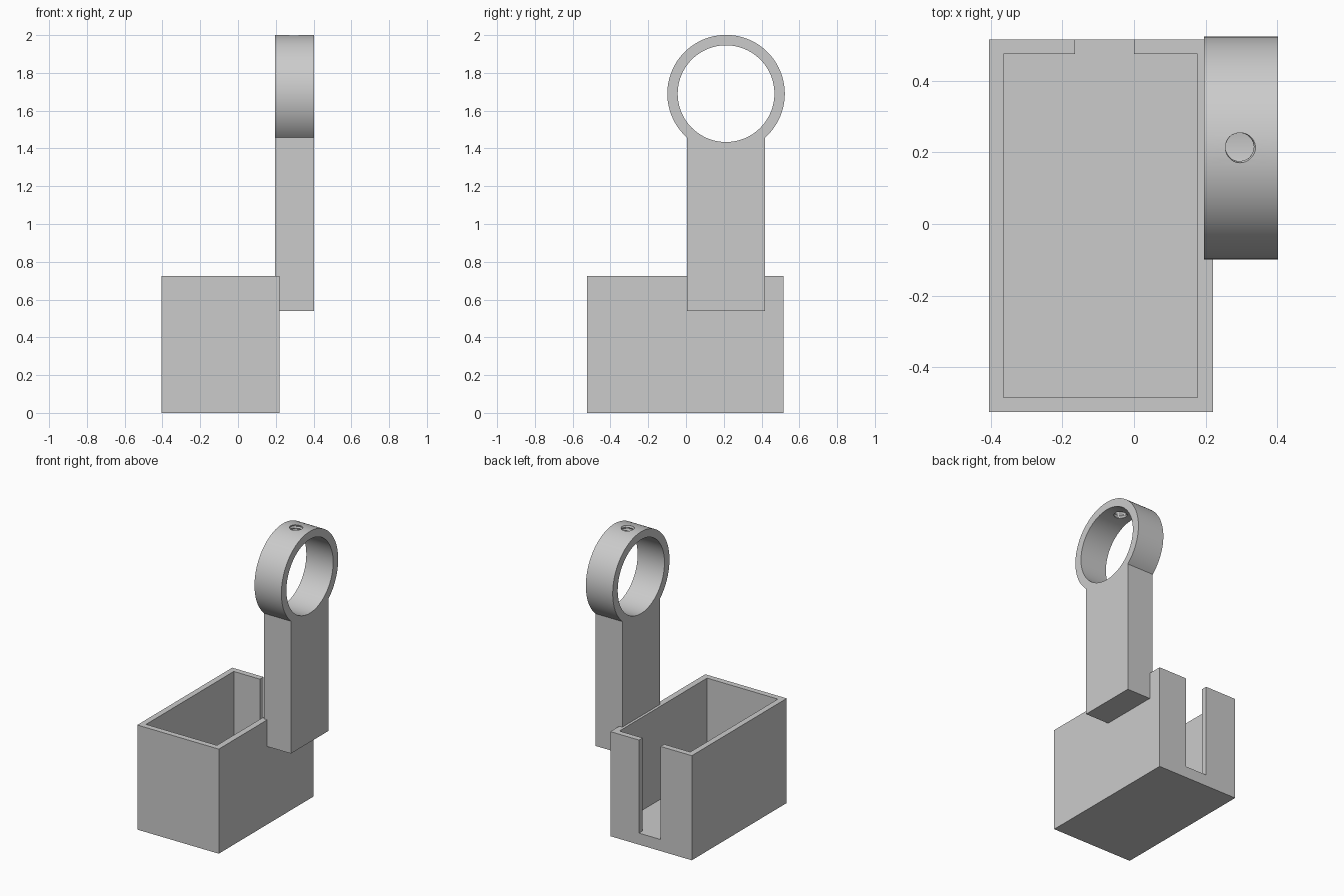
import bpy, bmesh
from math import asin, cos, sin, pi, radians

cube = bpy.data.objects.get("Cube")
if cube:
    bpy.data.objects.remove(cube, do_unlink=True)

# Single plain grey plastic
GREY = (0.6, 0.6, 0.6, 1)
grey = bpy.data.materials.new("grey_plastic")
grey.use_nodes = True
grey.diffuse_color = GREY
grey.node_tree.nodes["Principled BSDF"].inputs["Base Color"].default_value = GREY


def finish(name, bm):
    bmesh.ops.recalc_face_normals(bm, faces=bm.faces)
    mesh = bpy.data.meshes.new(name)
    bm.to_mesh(mesh)
    bm.free()
    mesh.materials.append(grey)
    obj = bpy.data.objects.new(name, mesh)
    bpy.context.collection.objects.link(obj)
    return obj


def box(name, x0, x1, y0, y1, z0, z1):
    bm = bmesh.new()
    bmesh.ops.create_cube(bm, size=1)
    for v in bm.verts:
        v.co = (x1 if v.co.x > 0 else x0, y1 if v.co.y > 0 else y0,
                z1 if v.co.z > 0 else z0)
    return finish(name, bm)


def side_prism(name, outline, x0, x1):
    """Extrude a (y, z) outline along x."""
    bm = bmesh.new()
    face = bm.faces.new([bm.verts.new((x0, y, z)) for y, z in outline])
    ext = bmesh.ops.extrude_face_region(bm, geom=[face])["geom"]
    for v in ext:
        if isinstance(v, bmesh.types.BMVert):
            v.co.x = x1
    return finish(name, bm)


def arc(y, z, r, a0, a1, n):
    return [(y + r * cos(a0 + (a1 - a0) * i / n), z + r * sin(a0 + (a1 - a0) * i / n))
            for i in range(n + 1)]


def thread_cutter(name, x, y, z0, z1, r, depth, pitch):
    """Rod whose radius follows a helical triangle wave."""
    bm = bmesh.new()
    sides, rows = 32, 48
    rings = []
    for j in range(rows + 1):
        z = z0 + (z1 - z0) * j / rows
        ring = []
        for i in range(sides):
            phase = ((z - z0) / pitch - i / sides) % 1
            rad = r + depth * abs(2 * phase - 1)
            a = 2 * pi * i / sides
            ring.append(bm.verts.new((x + rad * cos(a), y + rad * sin(a), z)))
        rings.append(ring)
    for low, high in zip(rings, rings[1:]):
        for i in range(sides):
            k = (i + 1) % sides
            bm.faces.new((low[i], low[k], high[k], high[i]))
    bm.faces.new(rings[0])
    bm.faces.new(rings[-1])
    return finish(name, bm)


def carve(obj, cutters):
    """Subtract the cutters, bake the result and remove the cutters."""
    for cutter in cutters:
        mod = obj.modifiers.new("cut", "BOOLEAN")
        mod.operation, mod.solver, mod.object = "DIFFERENCE", "EXACT", cutter
        cutter.hide_render = True
    graph = bpy.context.evaluated_depsgraph_get()
    mesh = bpy.data.meshes.new_from_object(obj.evaluated_get(graph))
    obj.modifiers.clear()
    obj.data = mesh
    for cutter in cutters:
        bpy.data.objects.remove(cutter, do_unlink=True)


# Open tray with a slot in the back wall
tray = box("tray", -0.405, 0.22, -0.525, 0.515, 0, 0.725)
FLOOR = 0.08
carve(tray, [box("cavity", -0.365, 0.178, -0.485, 0.475, FLOOR, 0.9),
             box("back_slot", -0.165, 0, 0.4, 0.6, FLOOR, 0.9)])

# Post and ring share one outline: round head running into a straight stem
CY, CZ, R, BORE, HALF = 0.212, 1.69, 0.311, 0.256, 0.206
X0, X1 = 0.196, 0.402
start = -pi / 2 + asin(HALF / R)
outline = arc(CY, CZ, R, start, pi - start, 96)
outline += [(CY - HALF, 0.54), (CY + HALF, 0.54)]
arm = side_prism("post_with_ring", outline, X0, X1)

# Ring bore and threaded screw hole through the top
bore = side_prism("bore", arc(CY, CZ, BORE, 0, 2 * pi * 95 / 96, 95), X0 - 0.1, X1 + 0.1)
screw = thread_cutter("screw_hole", 0.295, CY + 0.003, CZ + 0.18, CZ + 0.36,
                      0.039, 0.006, 0.022)
carve(arm, [bore, screw])

# Smooth the round surfaces, keep the corners crisp
bpy.ops.object.select_all(action="DESELECT")
for obj in (tray, arm):
    obj.select_set(True)
bpy.context.view_layer.objects.active = arm
bpy.ops.object.shade_smooth_by_angle(angle=radians(30))
